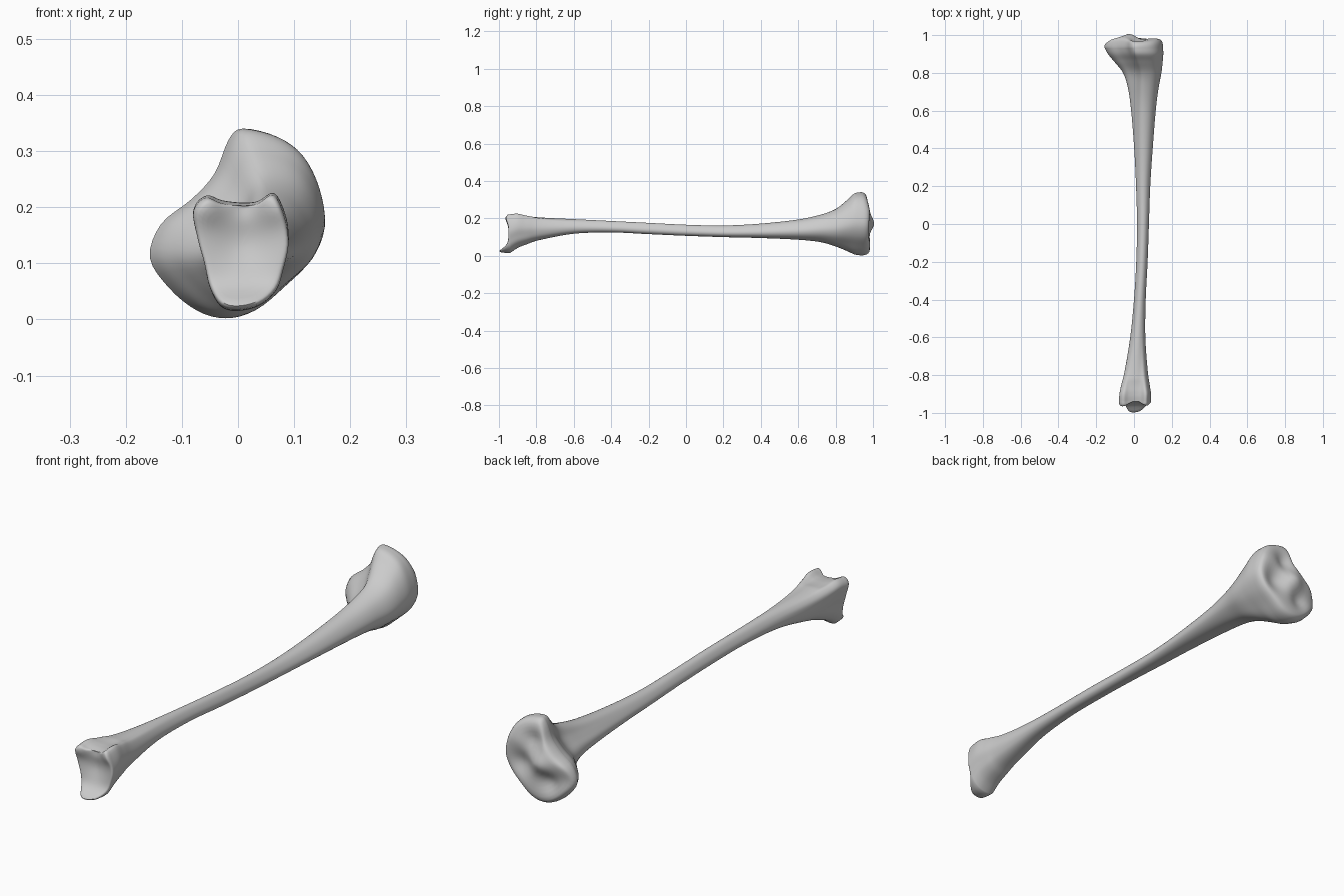
import bpy, bmesh, math

cube = bpy.data.objects.get("Cube")
if cube:
    bpy.data.objects.remove(cube, do_unlink=True)

SEGMENTS = 64    # points round every cross-section
STEPS = 6        # rings between two stations


def catmull(a, b, c, d, t):
    """Smooth interpolation between tuples b and c."""
    return tuple(0.5 * (2 * q + (r - p) * t + (2 * p - 5 * q + 4 * r - s) * t * t
                        + (3 * q - p - 3 * r + s) * t ** 3)
                 for p, q, r, s in zip(a, b, c, d))


def normalise(points):
    """Fit a closed profile into the square from -1 to 1."""
    xs, zs = zip(*points)
    cx, cz = (max(xs) + min(xs)) / 2, (max(zs) + min(zs)) / 2
    hx, hz = (max(xs) - min(xs)) / 2, (max(zs) - min(zs)) / 2
    return [((x - cx) / hx, (z - cz) / hz) for x, z in points]


def closed_profile(points):
    n, per = len(points), SEGMENTS // len(points)
    fine = [catmull(points[i - 1], points[i], points[(i + 1) % n], points[(i + 2) % n], k / per)
            for i in range(n) for k in range(per)]
    return normalise(fine)


def bump(x, z, cx, cz, radius):
    return math.exp(-((x - cx) ** 2 + (z - cz) ** 2) / radius ** 2)


# Cross-sections in hundredths, clockwise from the top
knee_profile = closed_profile([
    (1, 34), (7, 32.6), (11.5, 29.3), (14.5, 23.5), (15.5, 16.5), (13, 10.5), (8, 5.5), (3, 1.5),
    (-2, 0.2), (-7, 1.5), (-12, 5.5), (-15.5, 11), (-13.5, 17), (-8, 21.5), (-4, 26), (-1.5, 32)])
ankle_profile = closed_profile([
    (0.5, 20.5), (3.5, 20.8), (6.5, 22.5), (8.5, 18.5), (9.2, 13.5), (8.3, 9), (7, 5), (4, 2.2),
    (0, 1.2), (-3, 2), (-5, 5.5), (-6, 10), (-7.2, 14.5), (-8, 19.5), (-5.8, 22), (-3, 21)])
shaft_profile = normalise([
    ((1 + 0.07 * math.cos(3 * a)) * math.sin(a), (1 + 0.07 * math.cos(3 * a)) * math.cos(a))
    for a in (2 * math.pi * i / SEGMENTS for i in range(SEGMENTS))])

# Stations along the bone: y, left x, right x, bottom z, top z, blend (1 knee, -1 ankle)
stations = [
    (-0.94, -0.08, 0.09, 0.015, 0.222, -1),
    (-0.90, -0.077, 0.09, 0.042, 0.225, -1),
    (-0.85, -0.067, 0.083, 0.062, 0.214, -0.8),
    (-0.78, -0.05, 0.073, 0.085, 0.205, -0.5),
    (-0.6, -0.02, 0.06, 0.118, 0.196, -0.15),
    (-0.4, 0, 0.062, 0.125, 0.186, 0),
    (-0.2, 0.012, 0.072, 0.116, 0.176, 0),
    (0, 0.016, 0.079, 0.107, 0.166, 0),
    (0.2, 0.011, 0.086, 0.1, 0.162, 0),
    (0.4, 0.001, 0.099, 0.095, 0.172, 0.1),
    (0.6, -0.015, 0.115, 0.086, 0.194, 0.3),
    (0.72, -0.032, 0.13, 0.073, 0.22, 0.55),
    (0.8, -0.058, 0.145, 0.05, 0.25, 0.8),
    (0.86, -0.105, 0.152, 0.026, 0.297, 0.95),
    (0.9, -0.138, 0.155, 0.008, 0.333, 1),
    (0.935, -0.157, 0.154, 0.002, 0.34, 1),
]


def section(y, left, right, bottom, top, blend):
    end = knee_profile if blend > 0 else ankle_profile
    w = min(abs(blend), 1)
    shape = normalise([(a[0] * (1 - w) + b[0] * w, a[1] * (1 - w) + b[1] * w)
                       for a, b in zip(shaft_profile, end)])
    return [((left + right + x * (right - left)) / 2, y,
             (bottom + top + z * (top - bottom)) / 2) for x, z in shape]


def knee_surface(x, z):
    """Joint plateau: raised spine, two shallow cups and a falling front."""
    y = 0.985 - 0.2 * max(z - 0.24, 0)
    y += 0.022 * bump(x, z, -0.025, 0.17, 0.045)
    y -= 0.022 * bump(x, z, 0.07, 0.15, 0.05)
    y -= 0.022 * bump(x, z, -0.06, 0.10, 0.045)
    return y - 0.02 * bump(x, z, 0.02, 0.25, 0.04) - 0.02 * bump(x, z, -0.15, 0.12, 0.05)


def ankle_surface(x, z):
    """Cupped joint face with a long lower lip and two upper corners."""
    y = -0.953 - 0.055 * math.exp(-((z - 0.012) / 0.035) ** 2)
    y -= 0.014 * bump(x, z, -0.06, 0.2, 0.03) + 0.012 * bump(x, z, 0.07, 0.2, 0.03)
    return y + 0.02 * bump(x, z, 0.01, 0.14, 0.055) + 0.012 * bump(x, z, 0.01, 0.21, 0.025)


def cap_rings(outline, surface, power):
    """Rounded rim followed by shrinking rings that follow the joint surface."""
    cx = sum(p[0] for p in outline) / SEGMENTS
    cz = sum(p[2] for p in outline) / SEGMENTS
    rings = []
    for s in (0.995, 0.985, 0.97, 0.95, 0.92, 0.88, 0.8, 0.7, 0.6, 0.5, 0.4, 0.3, 0.2, 0.1, 0.03):
        roll = math.sqrt(1 - s ** power)
        ring = []
        for px, py, pz in outline:
            x, z = cx + (px - cx) * s, cz + (pz - cz) * s
            ring.append((x, py + (surface(x, z) - py) * roll, z))
        rings.append(ring)
    return rings


# Loft the shaft, then add a joint surface at each end
rings = []
last = len(stations) - 1
for i in range(last):
    neighbours = [stations[max(0, min(last, i + k))] for k in (-1, 0, 1, 2)]
    rings += [section(*catmull(*neighbours, k / STEPS)) for k in range(STEPS)]
rings.append(section(*stations[-1]))
rings = (cap_rings(rings[0], ankle_surface, 24)[::-1] + rings
         + cap_rings(rings[-1], knee_surface, 14))

bm = bmesh.new()
loops = [[bm.verts.new(p) for p in ring] for ring in rings]
for a, b in zip(loops, loops[1:]):
    for i in range(SEGMENTS):
        j = (i + 1) % SEGMENTS
        bm.faces.new((a[i], a[j], b[j], b[i]))
bm.faces.new(loops[0])
bm.faces.new(loops[-1])
bmesh.ops.recalc_face_normals(bm, faces=bm.faces)
mesh = bpy.data.meshes.new("shin_bone")
bm.to_mesh(mesh)
bm.free()

# Single plain grey
grey = bpy.data.materials.new("bone_grey")
grey.use_nodes = True
colour = (0.6, 0.6, 0.6, 1)
grey.diffuse_color = colour
grey.node_tree.nodes["Principled BSDF"].inputs["Base Color"].default_value = colour
mesh.materials.append(grey)

bone = bpy.data.objects.new("shin_bone", mesh)
bpy.context.collection.objects.link(bone)
bpy.context.view_layer.objects.active = bone
bone.select_set(True)
bpy.ops.object.shade_smooth_by_angle(angle=math.radians(50))
